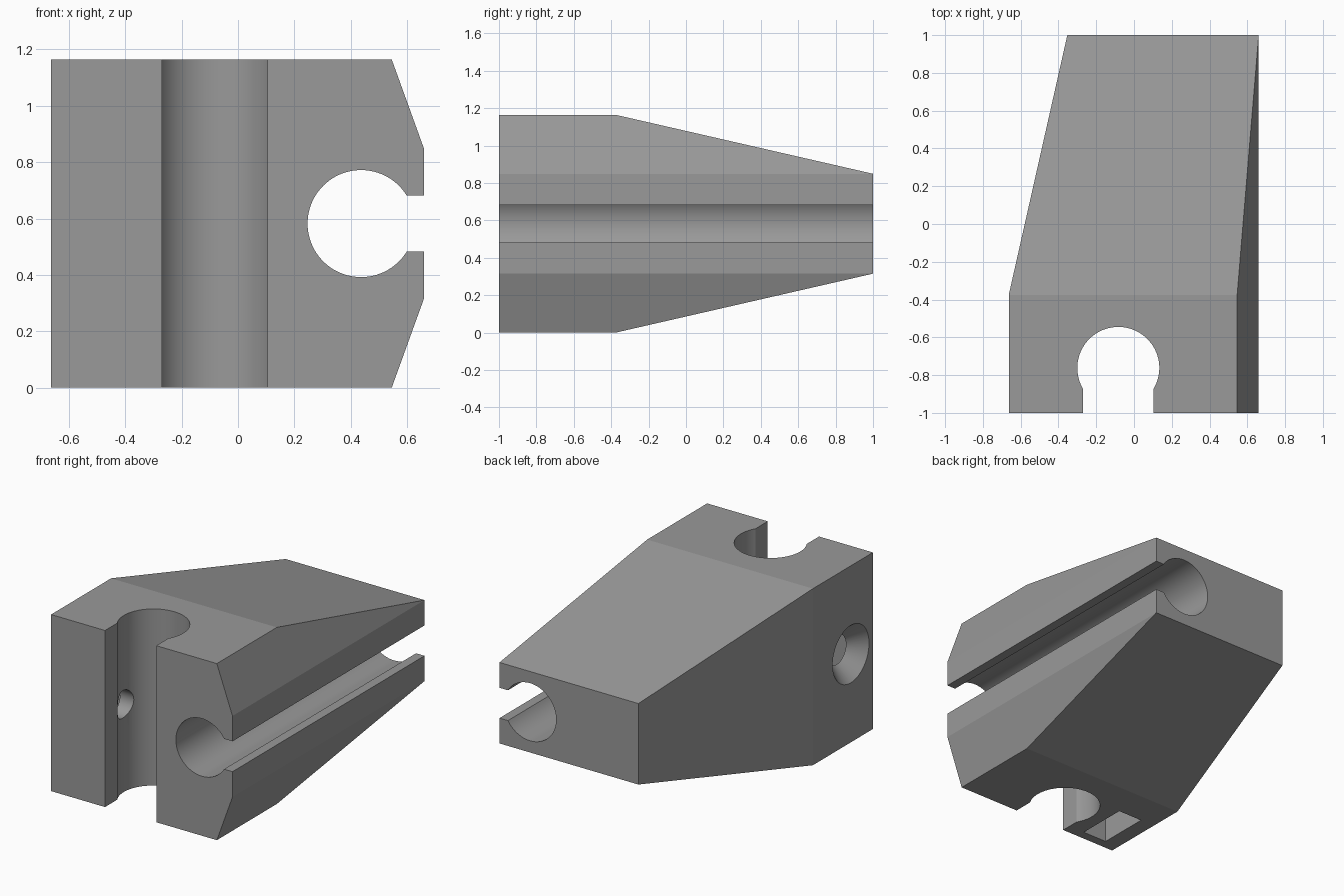
import bpy, bmesh, math
from mathutils import Matrix, Vector

if "Cube" in bpy.data.objects:
    bpy.data.objects.remove(bpy.data.objects["Cube"])

grey = bpy.data.materials.new("mid_grey")
grey.diffuse_color = (0.32, 0.32, 0.32, 1)
grey.use_nodes = True
grey.node_tree.nodes["Principled BSDF"].inputs["Base Color"].default_value = grey.diffuse_color


def finish(name, bm):
    bmesh.ops.recalc_face_normals(bm, faces=bm.faces)
    me = bpy.data.meshes.new(name)
    bm.to_mesh(me)
    bm.free()
    ob = bpy.data.objects.new(name, me)
    bpy.context.collection.objects.link(ob)
    me.materials.append(grey)
    return ob


def prism(name, profile, to_3d, a, b):
    """Extrude a 2D profile between a and b along the axis set by to_3d."""
    bm = bmesh.new()
    face = bm.faces.new([bm.verts.new(to_3d(u, v, a)) for u, v in profile])
    out = bmesh.ops.extrude_face_region(bm, geom=[face])
    step = Vector(to_3d(0, 0, b)) - Vector(to_3d(0, 0, a))
    bmesh.ops.translate(bm, vec=step, verts=[g for g in out["geom"] if isinstance(g, bmesh.types.BMVert)])
    return finish(name, bm)


def keyhole(c, r, half, mouth, n=72):
    """Circle with a straight mouth opening towards +u."""
    t = math.asin(half / r)
    pts = [(c[0] + r * math.cos(t + (2 * math.pi - 2 * t) * i / n),
            c[1] + r * math.sin(t + (2 * math.pi - 2 * t) * i / n)) for i in range(n + 1)]
    return pts + [(mouth, c[1] - half), (mouth, c[1] + half)]


def along_y(u, v, w): return (u, w, v)
def along_z(u, v, w): return (v, -u, w)


# Block with chamfered right side
H, MID = 1.164, 0.582
body = prism("clamp_block", [(-0.663, 0), (0.546, 0), (0.66, 0.315), (0.66, 0.849), (0.546, H), (-0.663, H)],
             along_y, -1, 1)

# Tapers on the top, bottom and left side
bm = bmesh.new()
bm.from_mesh(body.data)
for co, no in (((0, -0.375, H), (0, 0.315, 1.375)),
               ((0, -0.375, 0), (0, 0.315, -1.375)),
               ((-0.663, -0.375, 0), (-1.375, 0.31, 0))):
    bmesh.ops.bisect_plane(bm, geom=bm.verts[:] + bm.edges[:] + bm.faces[:], dist=1e-5,
                           plane_co=co, plane_no=no, clear_outer=True)
    bmesh.ops.holes_fill(bm, edges=[e for e in bm.edges if e.is_boundary])
bmesh.ops.recalc_face_normals(bm, faces=bm.faces)
bm.to_mesh(body.data)
bm.free()

# Long side channel and upright front channel
cutters = [
    prism("side_channel_cutter", keyhole((0.437, MID), 0.19, 0.1, 1), along_y, -1.2, 1.2),
    prism("front_channel_cutter", keyhole((0.762, -0.083), 0.217, 0.187, 1.2), along_z, -0.2, 1.4),
]

# Nut slot entering from below
nut = [(-0.56, -0.94), (-0.385, -0.94), (-0.385, -0.6), (-0.56, -0.6)]
cutters.append(prism("nut_slot_cutter", nut, lambda u, v, w: (u, v, w), -0.1, 0.75))

# Countersunk screw hole, turned around the x axis
bm = bmesh.new()
n, rings = 48, []
for x, r in ((-0.763, 0.28), (-0.553, 0.09), (-0.15, 0.09)):
    rings.append([bm.verts.new((x, -0.77 + r * math.cos(2 * math.pi * i / n),
                                MID + r * math.sin(2 * math.pi * i / n))) for i in range(n)])
for a, b in zip(rings, rings[1:]):
    for i in range(n):
        bm.faces.new((a[i], a[(i + 1) % n], b[(i + 1) % n], b[i]))
bm.faces.new(rings[0])
bm.faces.new(rings[-1])
cutters.append(finish("screw_hole_cutter", bm))

# Cut every opening, then drop the cutters
bpy.context.view_layer.objects.active = body
body.select_set(True)
for c in cutters:
    m = body.modifiers.new(c.name, "BOOLEAN")
    m.operation, m.solver, m.object = "DIFFERENCE", "EXACT", c
    bpy.ops.object.modifier_apply(modifier=m.name)
for c in cutters:
    bpy.data.objects.remove(c)

bpy.ops.object.shade_smooth_by_angle(angle=math.radians(10))
